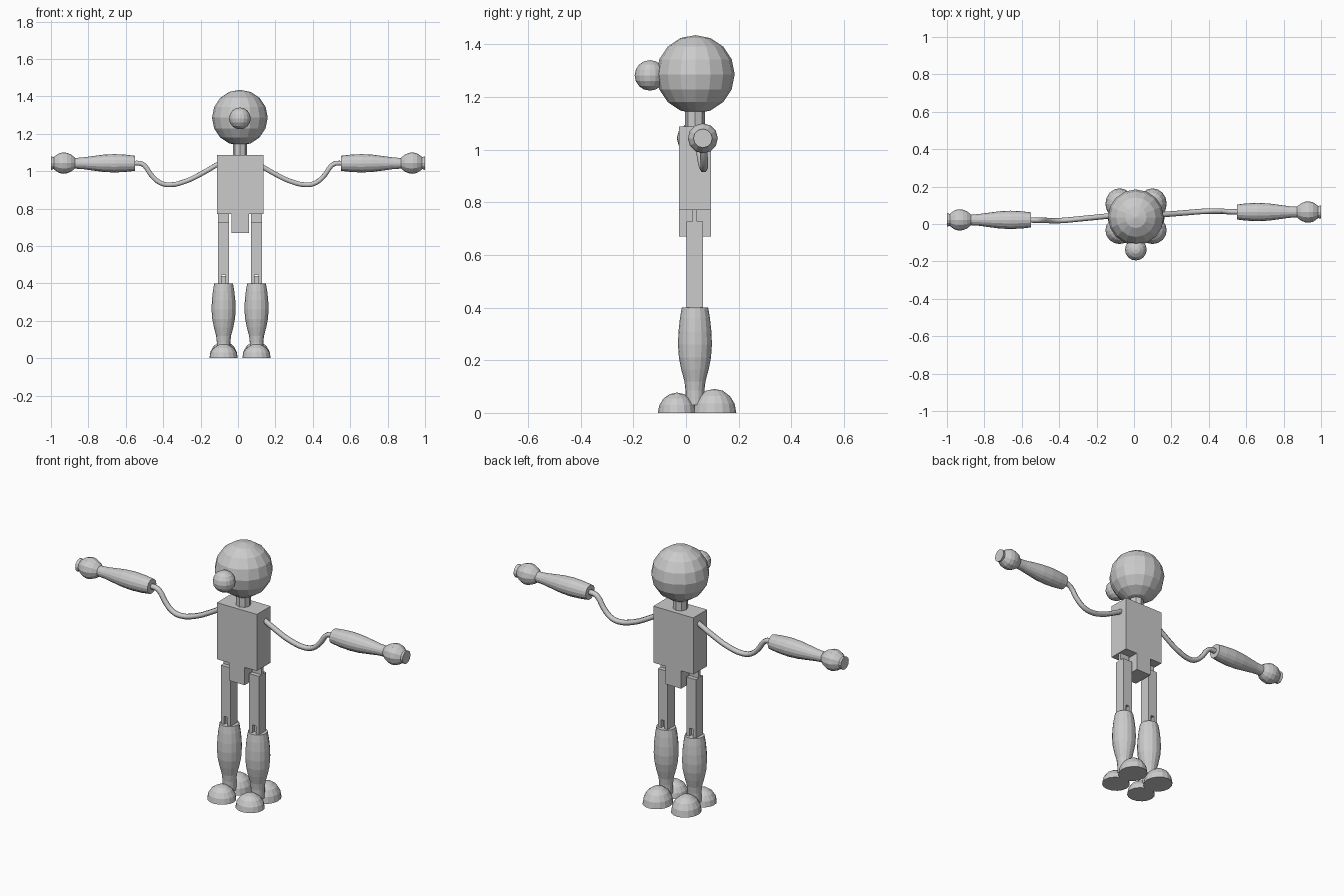
import bpy, bmesh, math
from mathutils import Vector, Matrix

if "Cube" in bpy.data.objects:
    bpy.data.objects.remove(bpy.data.objects["Cube"])

grey = bpy.data.materials.new("plain_grey")
grey.diffuse_color = (0.6, 0.6, 0.6, 1)
grey.use_nodes = True
grey.node_tree.nodes["Principled BSDF"].inputs["Base Color"].default_value = grey.diffuse_color

CX, CY = 0.012, 0.034   # body axis


def finish(name, bm):
    bmesh.ops.recalc_face_normals(bm, faces=bm.faces)
    me = bpy.data.meshes.new(name)
    bm.to_mesh(me)
    bm.free()
    me.materials.append(grey)
    ob = bpy.data.objects.new(name, me)
    bpy.context.collection.objects.link(ob)
    return ob


def ball(name, center, r):
    bm = bmesh.new()
    bmesh.ops.create_uvsphere(bm, u_segments=16, v_segments=8, radius=r,
                              matrix=Matrix.Translation(center))
    return finish(name, bm)


def prism(name, outline, y0, y1):
    """Extrude an outline in x, z from y0 to y1."""
    bm = bmesh.new()
    face = bm.faces.new([bm.verts.new((x, y0, z)) for x, z in outline])
    top = bmesh.ops.extrude_face_region(bm, geom=[face])["geom"]
    bmesh.ops.translate(bm, vec=(0, y1 - y0, 0),
                        verts=[v for v in top if isinstance(v, bmesh.types.BMVert)])
    return finish(name, bm)


def box(name, x0, x1, y0, y1, z0, z1):
    return prism(name, [(x0, z0), (x1, z0), (x1, z1), (x0, z1)], y0, y1)


def lathe(name, profile, origin, axis, sides=16, scale=(1, 1, 1)):
    """Spin (distance along axis, radius) pairs around an axis."""
    rot = Vector((0, 0, 1)).rotation_difference(Vector(axis)).to_matrix()
    bm = bmesh.new()
    rings = []
    for d, r in profile:
        ring = []
        for i in range(sides):
            a = 2 * math.pi * i / sides
            p = rot @ Vector((r * math.cos(a), r * math.sin(a), d))
            p = Vector([u * s for u, s in zip(p, scale)])
            ring.append(bm.verts.new(Vector(origin) + p))
        rings.append(ring)
    for a, b in zip(rings, rings[1:]):
        for i in range(sides):
            j = (i + 1) % sides
            bm.faces.new((a[i], a[j], b[j], b[i]))
    bm.faces.new(rings[0])
    bm.faces.new(rings[-1])
    return finish(name, bm)


def tube(name, points, r):
    """Bent tube through the points."""
    cu = bpy.data.curves.new(name, "CURVE")
    cu.dimensions = "3D"
    cu.bevel_depth = r
    cu.bevel_resolution = 1
    cu.resolution_u = 3
    cu.use_fill_caps = True
    sp = cu.splines.new("BEZIER")
    sp.bezier_points.add(len(points) - 1)
    for bp, p in zip(sp.bezier_points, points):
        bp.co = p
        bp.handle_left_type = bp.handle_right_type = "AUTO"
    cu.materials.append(grey)
    ob = bpy.data.objects.new(name, cu)
    bpy.context.collection.objects.link(ob)


# Head, nose and neck
ball("head", (CX - 0.002, CY + 0.002, 1.286), 0.149)
ball("nose", (CX - 0.002, -0.137, 1.282), 0.058)
lathe("neck", [(1.08, 0.038), (1.16, 0.038)], (CX - 0.001, CY, 0), (0, 0, 1), sides=8)

# Torso with hip notches
prism("torso", [(CX - 0.124, 1.087), (CX - 0.124, 0.77), (CX - 0.048, 0.77),
                (CX - 0.048, 0.67), (CX + 0.048, 0.67), (CX + 0.048, 0.77),
                (CX + 0.124, 0.77), (CX + 0.124, 1.087)], -0.027, 0.095)

shin = [(0.03, 0.036), (0.085, 0.036), (0.12, 0.040), (0.165, 0.052), (0.21, 0.061),
        (0.26, 0.0645), (0.31, 0.0625), (0.36, 0.057), (0.4, 0.05)]
dome = [(math.sin(t * math.pi / 8), math.cos(t * math.pi / 8)) for t in range(4)] + [(1, 0.01)]

for side, s in (("left", -1), ("right", 1)):
    x = CX - 0.001 + s * 0.088
    # Thigh with a knee slot, and hinge tongues at hip and knee
    prism(f"{side}_thigh", [(x - 0.03, 0.4), (x - 0.011, 0.4), (x - 0.011, 0.445),
                            (x + 0.011, 0.445), (x + 0.011, 0.4), (x + 0.03, 0.4),
                            (x + 0.03, 0.727), (x - 0.03, 0.727)], 0.001, 0.064)
    box(f"{side}_hip_tongue", x - 0.03, x + 0.03, 0.025, 0.041, 0.72, 0.775)
    box(f"{side}_knee_tongue", x - 0.0105, x + 0.0105, 0.02, 0.045, 0.39, 0.44)
    # Shin and the two domes of the foot
    lathe(f"{side}_shin", shin, (x, CY, 0), (0, 0, 1))
    lathe(f"{side}_toe", dome, (x, -0.034, 0), (0, 0, 1), scale=(0.076, 0.073, 0.077))
    lathe(f"{side}_heel", dome, (x, 0.108, 0), (0, 0, 1), scale=(0.076, 0.083, 0.091))

# Arms: drooping tube, forearm and hand
forearm = [(0.55, 0.040), (0.60, 0.046), (0.66, 0.049), (0.72, 0.046),
           (0.78, 0.038), (0.83, 0.031), (0.88, 0.028)]
hand = [(0.865, 0.022), (0.875, 0.032), (0.893, 0.046), (0.915, 0.055), (0.936, 0.057),
        (0.957, 0.052), (0.975, 0.040), (0.985, 0.032), (1.0, 0.036)]
droop = [(0.10, 1.042), (0.20, 0.984), (0.28, 0.946), (0.37, 0.927), (0.42, 0.940),
         (0.465, 0.981), (0.50, 1.030), (0.525, 1.042), (0.57, 1.040)]
for side, s, y_mid, y_end in (("left", -1, 0.017, 0.022), ("right", 1, 0.070, 0.064)):
    pts = []
    for px, pz in droop:
        if px < 0.4:
            k = (px - 0.1) / 0.3
            y = 0.046 + (y_mid - 0.046) * k
        else:
            y = y_mid + (y_end - y_mid) * (px - 0.4) / 0.17
        pts.append((s * px, y, pz))
    tube(f"{side}_upper_arm", pts, 0.0145)
    lathe(f"{side}_forearm", forearm, (0, y_end, 1.042), (s, 0, 0))
    lathe(f"{side}_hand", hand, (0, y_end, 1.043), (s, 0, 0), sides=12)
